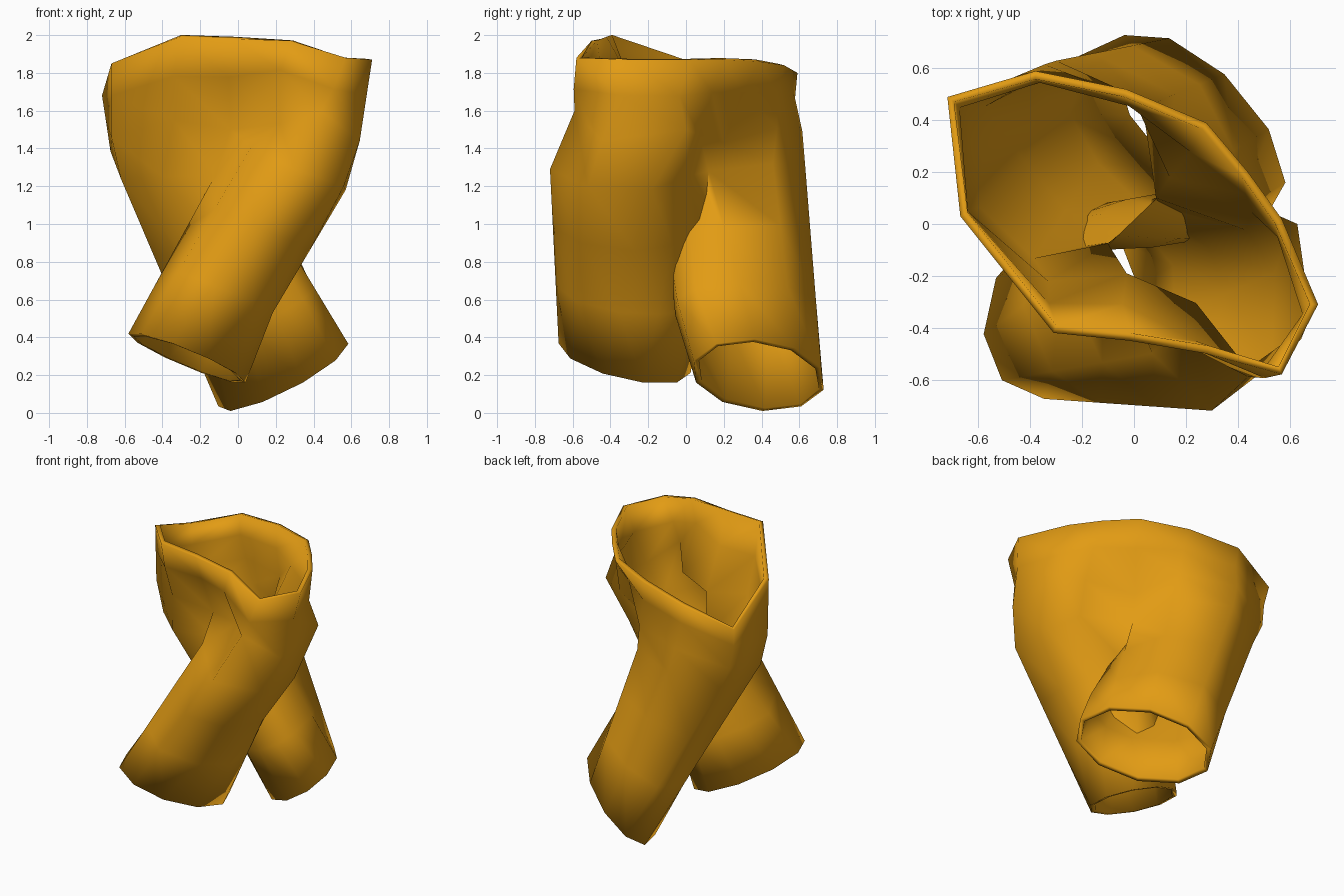
import bpy, bmesh, math
from mathutils import Vector

default_cube = bpy.data.objects.get("Cube")
if default_cube:
    bpy.data.objects.remove(default_cube, do_unlink=True)

# One cloth colour
cloth = bpy.data.materials.new("amber_cloth")
cloth.use_nodes = True
amber = (0.76, 0.33, 0.007, 1)
cloth.diffuse_color = amber
shader = cloth.node_tree.nodes["Principled BSDF"]
shader.inputs["Base Color"].default_value = amber
shader.inputs["Roughness"].default_value = 0.9

# Waist outline, starting at the front middle and running past the left side
waist = [Vector(p) for p in (
    (-.02, -.45, 1.98), (.28, -.5, 1.97), (.57, -.58, 1.88), (.71, -.31, 1.87),
    (.57, .02, 1.87), (.44, .2, 1.87), (.28, .39, 1.86), (-.03, .52, 1.84),
    (-.38, .59, 1.8), (-.72, .49, 1.68), (-.67, .03, 1.85), (-.31, -.42, 1.99))]

# Matching outline around both thighs at crotch height
thighs = [Vector(p) for p in (
    (-.12, -.1, 1.26), (.07, -.5, 1.41), (.3, -.72, 1.29), (.56, -.52, 1.2),
    (.57, -.18, 1.18), (.45, 0, 1.25), (.11, .12, 1.28), (.06, .46, 1.32),
    (-.3, .63, 1.32), (-.6, .47, 1.22), (-.62, .05, 1.24), (-.4, -.16, 1.25))]

# Hip folds: the front panel sinks behind the left leg, by outline index
folds = {0: (-.04, -.22, 1.5), 1: (.22, -.33, 1.53), 2: (.44, -.59, 1.6),
         4: (.63, 0, 1.5), 6: (.16, .2, 1.43), 11: (-.34, -.25, 1.55)}


def blend_ring(t, wide, deep):
    """Blend waist into thighs, with its own width and depth."""
    ring = [a.lerp(b, t) for a, b in zip(waist, thighs)]
    return [Vector((p.x * wide, p.y * deep, p.z)) for p in ring]


def ellipse(centre, u, v, count):
    centre, u, v = Vector(centre), Vector(u), Vector(v)
    angles = [math.tau * k / count for k in range(count)]
    return [centre + u * math.cos(a) + v * math.sin(a) for a in angles]


bm = bmesh.new()


def add_ring(points):
    return [bm.verts.new(p) for p in points]


def bridge(upper, lower):
    """Join two closed rings with quads."""
    n = len(upper)
    for i in range(n):
        j = (i + 1) % n
        bm.faces.new((upper[i], lower[i], lower[j], upper[j]))


# Pelvis: waistband, hips and thighs
band = blend_ring(.28, 1.02, .96)
hips = blend_ring(.64, 1.05, 1)
for index, point in folds.items():
    hips[index] = Vector(point)
pelvis = [add_ring(r) for r in (waist, band, hips, thighs)]
for upper, lower in zip(pelvis, pelvis[1:]):
    bridge(upper, lower)
split = pelvis[-1]
half = len(split) // 2

# Crotch strip shared by both legs, running back to front
back, front = thighs[half], thighs[0]
strip = add_ring([back.lerp(front, k / 4) - Vector((0, 0, .03)) for k in (1, 2, 3)])

# Crossed legs: each starts from its half of the thigh outline
left_start = split[:half + 1] + strip
right_start = split[half:] + split[:1] + strip[::-1]
left_hem = ellipse((-.27, -.325, .29), (-.31, -.1, .13), (.02, -.335, .04), 10)
right_hem = ellipse((.24, .385, .2), (.28, -.02, .19), (-.2, .355, -.02), 10)

# The inner side of each leg swells towards the other leg
for start, hem, swell in ((left_start, left_hem, .05), (right_start, right_hem, -.09)):
    previous = start
    for t in (1 / 3, 2 / 3, 1):
        points = [v.co.lerp(h, t) for v, h in zip(start, hem)]
        for p in points[half:]:
            p.y += swell * math.sin(math.pi * t)
        ring = add_ring(points)
        bridge(previous, ring)
        previous = ring

bmesh.ops.recalc_face_normals(bm, faces=bm.faces[:])
# Cloth normals must point outwards so the thickness grows inwards
bm.faces.ensure_lookup_table()
if bm.faces[3].normal.x < 0:
    bmesh.ops.reverse_faces(bm, faces=bm.faces[:])

mesh = bpy.data.meshes.new("twisted_trousers")
bm.to_mesh(mesh)
bm.free()
mesh.materials.append(cloth)
trousers = bpy.data.objects.new("twisted_trousers", mesh)
bpy.context.collection.objects.link(trousers)

# Soft shading over the folds
bpy.ops.object.select_all(action="DESELECT")
trousers.select_set(True)
bpy.context.view_layer.objects.active = trousers
bpy.ops.object.shade_smooth_by_angle(angle=math.radians(85))

# Cloth thickness
thickness = trousers.modifiers.new("cloth_thickness", "SOLIDIFY")
thickness.thickness = 0.032
thickness.offset = -1
